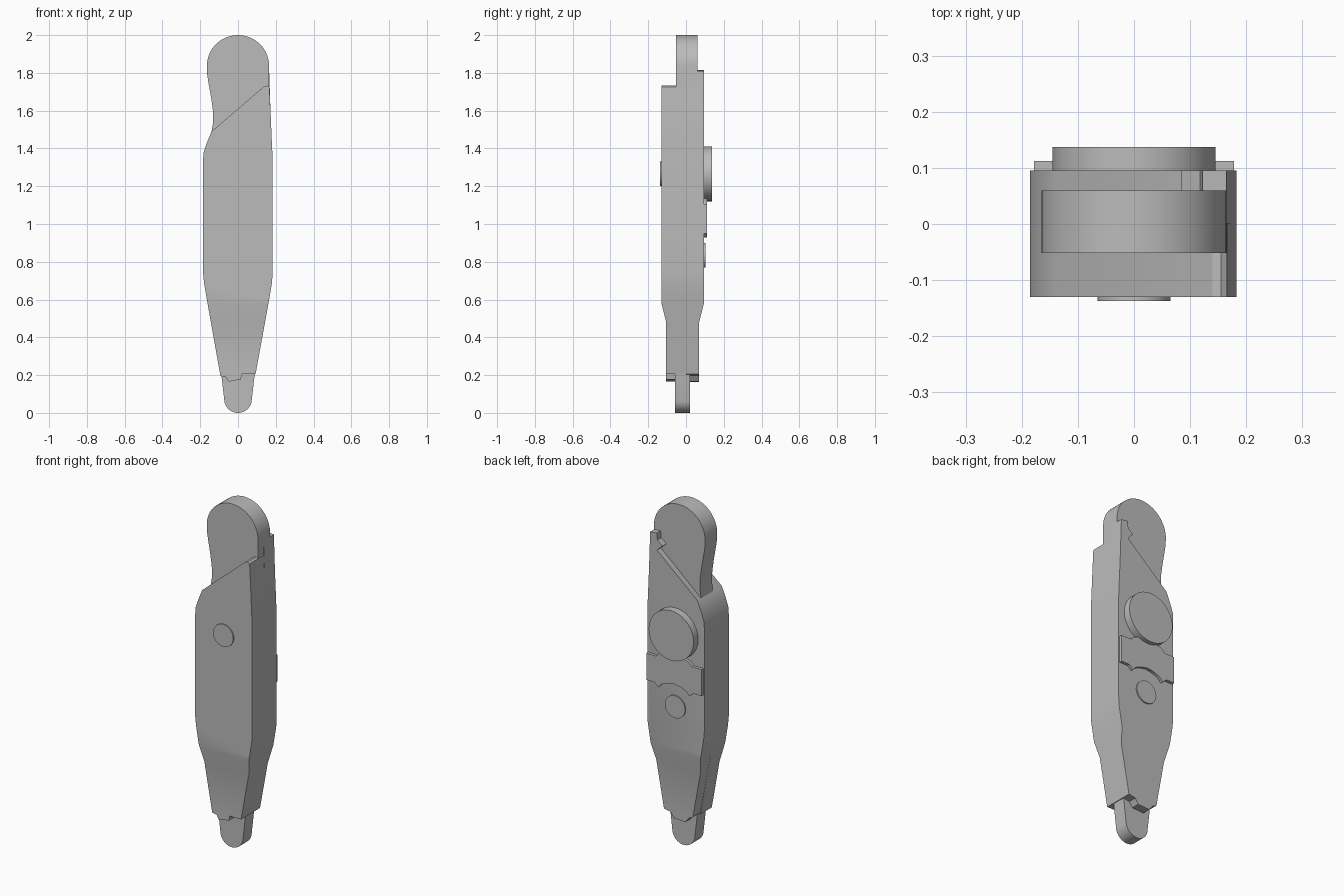
import bpy, bmesh
from math import sin, cos, pi, radians

cube = bpy.data.objects.get("Cube")
if cube:
    bpy.data.objects.remove(cube, do_unlink=True)

grey = bpy.data.materials.new("plain grey")
grey.use_nodes = True
colour = (0.5, 0.5, 0.5, 1)
grey.diffuse_color = colour
grey.node_tree.nodes["Principled BSDF"].inputs["Base Color"].default_value = colour


def arc(cx, cz, r, start, end, n):
    """Points along an arc in the x-z plane, angles in degrees."""
    angles = [radians(start + (end - start) * i / n) for i in range(n + 1)]
    return [(cx + r * cos(a), cz + r * sin(a)) for a in angles]


def slab(name, outline, y0, y1, taper=False):
    """Extrude an x-z outline from y0 to y1; taper thins the lower handle."""
    bm = bmesh.new()
    face = bm.faces.new([bm.verts.new((x, y0, z)) for x, z in outline])
    grown = bmesh.ops.extrude_face_region(bm, geom=[face])["geom"]
    for v in grown:
        if isinstance(v, bmesh.types.BMVert):
            v.co.y = y1
    if taper:
        for z in (0.48, 0.58):
            bmesh.ops.bisect_plane(bm, geom=bm.verts[:] + bm.edges[:] + bm.faces[:],
                                   plane_co=(0, 0, z), plane_no=(0, 0, 1))
        for v in bm.verts:
            if abs(v.co.y) > 0.05 and v.co.z < 0.53:
                v.co.y -= 0.025 if v.co.y > 0 else -0.025
    bmesh.ops.recalc_face_normals(bm, faces=bm.faces[:])
    mesh = bpy.data.meshes.new(name)
    bm.to_mesh(mesh)
    bm.free()
    mesh.materials.append(grey)
    obj = bpy.data.objects.new(name, mesh)
    bpy.context.collection.objects.link(obj)
    bpy.ops.object.select_all(action="DESELECT")
    obj.select_set(True)
    bpy.context.view_layer.objects.active = obj
    bpy.ops.object.shade_smooth_by_angle(angle=radians(30))
    return obj


def disc(name, z, r, y0, y1):
    return slab(name, arc(0, z, r, 0, 352.5, 47), y0, y1)


# Shared handle sides: left going down, right going up
left_side = [(-0.14, 1.49), (-0.165, 1.43), (-0.182, 1.38), (-0.185, 1.34),
             (-0.185, 0.74), (-0.18, 0.69), (-0.165, 0.6)]
right_side = [(0.165, 0.6), (0.18, 0.69), (0.183, 0.74), (0.183, 1.35), (0.172, 1.6)]

# Front cover with slanted top and stepped lower edge
front_bottom = [(-0.093, 0.195), (-0.065, 0.19), (-0.05, 0.165), (0.015, 0.178),
                (0.02, 0.205), (0.093, 0.205)]
front_top = [(0.166, 1.725), (0.155, 1.732), (0.14, 1.73)]
slab("front_cover", left_side + front_bottom + right_side + front_top, -0.13, 0, True)

# Back cover with a hooked upper corner
back_bottom = [(-0.093, 0.205), (-0.065, 0.19), (-0.045, 0.163), (0.03, 0.167),
               (0.05, 0.197), (0.093, 0.205)]
back_top = [(0.165, 1.81), (0.122, 1.815), (0.118, 1.775), (0.085, 1.748), (0.12, 1.715)]
slab("back_cover", left_side + back_bottom + right_side + back_top, 0, 0.095, True)

# Rounded head plate with a concave thumb side
head = arc(0, 1.835, 0.165, 0, 180, 32) + [
    (-0.163, 1.79), (-0.155, 1.74), (-0.144, 1.68), (-0.134, 1.61), (-0.131, 1.57),
    (-0.133, 1.53), (-0.14, 1.49), (-0.14, 1.35), (0.16, 1.35), (0.165, 1.73)]
slab("head_plate", head, -0.052, 0.06)

# Rounded foot plate
foot = arc(0, 0.073, 0.073, 190, 350, 20) + [(0.088, 0.2), (0.1, 0.3), (-0.1, 0.3), (-0.088, 0.2)]
slab("foot_plate", foot, -0.058, 0.022)

# Pivots
disc("back_pivot", 1.265, 0.145, 0.08, 0.137)
disc("front_pivot", 1.265, 0.065, -0.137, -0.12)
disc("back_lower_pin", 0.835, 0.065, 0.08, 0.102)

# Scalloped raised plate across the back
half = [(0.045, 0.965), (0.08, 0.95), (0.1, 0.928), (0.125, 0.95), (0.178, 0.95),
        (0.178, 1.105), (0.115, 1.105), (0.095, 1.125), (0.05, 1.14)]
slab("back_band", half + [(-x, z) for x, z in reversed(half)] + [(0, 0.974)], 0.08, 0.112)
